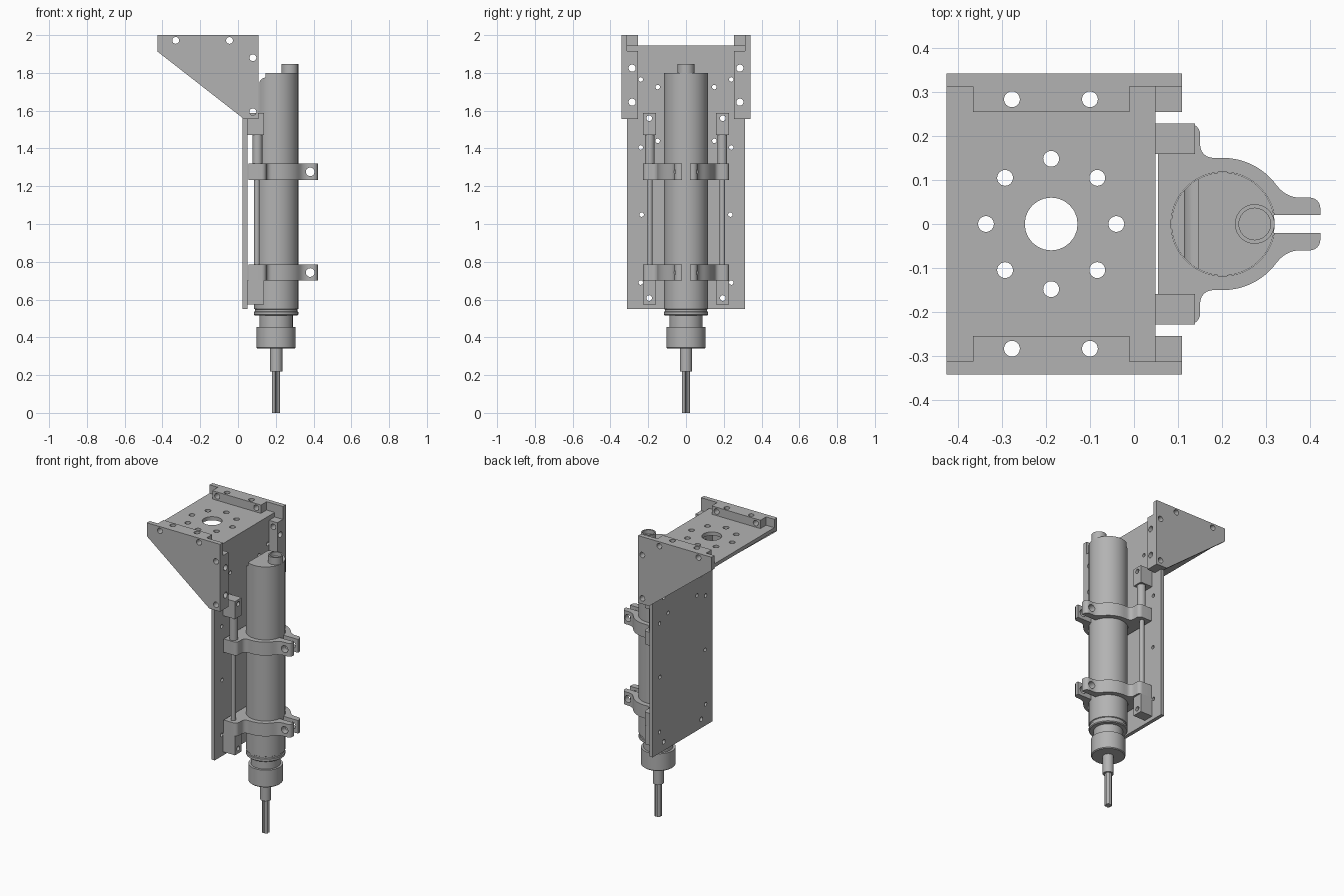
import bpy, bmesh
from math import sin, cos, pi, radians, asin
from mathutils import Vector

old = bpy.data.objects.get("Cube")
if old:
    bpy.data.objects.remove(old, do_unlink=True)

grey = bpy.data.materials.new("machined grey")
grey.use_nodes = True
grey.diffuse_color = (0.45, 0.45, 0.45, 1)
grey.node_tree.nodes["Principled BSDF"].inputs["Base Color"].default_value = (0.45, 0.45, 0.45, 1)

AXES = {"x": lambda a, b, c: (c, a, b),
        "y": lambda a, b, c: (a, c, b),
        "z": lambda a, b, c: (a, b, c)}


def add_prism(bm, pts, axis, lo, hi):
    place = AXES[axis]
    ends = [[bm.verts.new(place(a, b, c)) for a, b in pts] for c in (lo, hi)]
    bm.faces.new(ends[0])
    bm.faces.new(ends[1])
    n = len(pts)
    for i in range(n):
        j = (i + 1) % n
        bm.faces.new((ends[0][i], ends[0][j], ends[1][j], ends[1][i]))


def finish(name, bm):
    bmesh.ops.recalc_face_normals(bm, faces=bm.faces)
    mesh = bpy.data.meshes.new(name)
    bm.to_mesh(mesh)
    bm.free()
    mesh.materials.append(grey)
    obj = bpy.data.objects.new(name, mesh)
    bpy.context.scene.collection.objects.link(obj)
    return obj


def prism(name, pts, axis, lo, hi):
    bm = bmesh.new()
    add_prism(bm, pts, axis, lo, hi)
    return finish(name, bm)


def box(name, x, y, z):
    return prism(name, [(x[0], y[0]), (x[1], y[0]), (x[1], y[1]), (x[0], y[1])], "z", *z)


def circle(cx, cy, r, n=24):
    return [(cx + r * cos(2 * pi * i / n), cy + r * sin(2 * pi * i / n)) for i in range(n)]


def cut(obj, cutter):
    mod = obj.modifiers.new("cut", "BOOLEAN")
    mod.operation = "DIFFERENCE"
    mod.solver = "EXACT"
    mod.object = cutter
    bpy.context.view_layer.objects.active = obj
    bpy.ops.object.modifier_apply(modifier=mod.name)
    bpy.data.objects.remove(cutter, do_unlink=True)


def drill(obj, axis, centres, r, lo=-3, hi=3):
    bm = bmesh.new()
    for a, b in centres:
        add_prism(bm, circle(a, b, r), axis, lo, hi)
    cut(obj, finish("drill", bm))


def lathe(name, cx, profile, n=64):
    bm = bmesh.new()
    rings = [[bm.verts.new((x, y, z)) for x, y in circle(cx, 0, r, n)] for r, z in profile]
    for low, high in zip(rings, rings[1:]):
        for i in range(n):
            j = (i + 1) % n
            bm.faces.new((low[i], low[j], high[j], high[i]))
    bm.faces.new(rings[0])
    bm.faces.new(rings[-1])
    return finish(name, bm)


def rounded(corners):
    """Replace each (x, y, radius) corner by a short curve."""
    out = [corners[0][:2]]
    for p, q, s in zip(corners, corners[1:], corners[2:]):
        v = Vector(q[:2])
        r = q[2]
        if not r:
            out.append(q[:2])
            continue
        a = v + (Vector(p[:2]) - v).normalized() * r
        b = v + (Vector(s[:2]) - v).normalized() * r
        for i in range(7):
            t = i / 6
            w = 0.58 * t * (1 - t) * 2
            k0, k2 = (1 - t) ** 2, t ** 2
            k1 = 2 * t * (1 - t) * 0.75
            out.append(tuple((a * k0 + v * k1 + b * k2) / (k0 + k1 + k2)))
    out.append(corners[-1][:2])
    return out


SX = 0.202      # spindle axis
SIDES = (("left", 1), ("right", -1))


def span(a, b, s):
    return sorted((a * s, b * s))


# Mounting plates
back = box("back_plate", (0.025, 0.049), (-0.312, 0.312), (0.55, 1.921))
small = [(0.24, 1.765), (0.15, 1.725), (0.24, 1.405), (0.15, 1.44), (0.235, 1.05), (0.24, 0.69)]
large = [(0.285, 1.825), (0.285, 1.645)]
rail = [(0.195, 1.56), (0.195, 0.608)]
both = lambda pts: [(s * a, b) for a, b in pts for s in (1, -1)]
drill(back, "x", both(small), 0.012)
drill(back, "x", both(large), 0.019)
drill(back, "x", both(rail), 0.015)

top = box("top_plate", (-0.425, 0.049), (-0.312, 0.312), (1.921, 1.945))
bar_holes = [(-0.277, 0.283), (-0.1, 0.283)]
drill(top, "z", [(-0.188 + x, y) for x, y in circle(0, 0, 0.148, 8)], 0.018)
drill(top, "z", [(-0.188, 0)], 0.06)
drill(top, "z", [(a, s * b) for a, b in bar_holes for s in (1, -1)], 0.018)

for side, s in SIDES:
    # Triangular gusset with its two fixing bars
    gusset = prism(side + "_gusset", [(-0.425, 2), (0.109, 2), (0.109, 1.557), (0.03, 1.557), (-0.425, 1.912)],
                   "y", *span(0.312, 0.342, s))
    top_bolts = [(-0.33, 1.972), (-0.045, 1.972)]
    front_bolts = [(0.079, 1.88), (0.079, 1.594)]
    drill(gusset, "y", top_bolts + front_bolts, 0.018)
    bar = box(side + "_top_bar", (-0.365, -0.01), span(0.254, 0.312, s), (1.945, 2))
    drill(bar, "y", top_bolts, 0.018)
    drill(bar, "z", [(a, s * b) for a, b in bar_holes], 0.018)
    upright = box(side + "_upright_bar", (0.049, 0.109), span(0.254, 0.312, s), (1.557, 1.915))
    drill(upright, "y", front_bolts, 0.018)
    drill(upright, "x", [(s * a, b) for a, b in large], 0.019)

    # Guide rod, its end blocks and the upper bearing
    for end, z in (("upper", (1.472, 1.588)), ("lower", (0.575, 0.7))):
        block = box(side + "_" + end + "_rod_block", (0.049, 0.138), span(0.159, 0.228, s), z)
        drill(block, "x", [(s * a, b) for a, b in rail], 0.015)
    prism(side + "_guide_rod", circle(0.1, s * 0.192, 0.015), "z", 0.7, 1.472)
    prism(side + "_bearing", circle(0.103, s * 0.192, 0.026, 32), "z", 1.32, 1.472)

# Split clamps around the spindle
start = asin(0.02 / 0.118)
shoulder = rounded([(0.055, 0.228, 0), (0.15, 0.228, 0.025), (0.15, 0.15, 0.03), (SX, 0.15, 0)])
crown = [(SX + 0.15 * sin(radians(d)), 0.15 * cos(radians(d))) for d in range(5, 56, 5)]
ear = rounded([crown[-1] + (0,), (0.35, 0.06, 0.024), (0.423, 0.06, 0.025), (0.423, 0.02, 0)])
upper = shoulder + crown + ear[1:]
bore = [(SX + 0.118 * cos(start + (2 * pi - 2 * start) * i / 56),
         0.118 * sin(start + (2 * pi - 2 * start) * i / 56)) for i in range(57)]
outline = upper + bore + [(x, -y) for x, y in reversed(upper)]
for name, lo, hi in (("upper_clamp", 1.232, 1.32), ("lower_clamp", 0.7, 0.786)):
    clamp = prism(name, outline, "z", lo, hi)
    drill(clamp, "y", [(0.382, (lo + hi) / 2)], 0.023)

# Spindle body with a stepped flat at the upper back
body = lathe("spindle_body", SX, [(0.112, 0.515), (0.117, 0.52), (0.117, 0.535), (0.112, 0.538),
                                 (0.112, 0.548), (0.117, 0.551), (0.117, 1.8)])
fillet = [(0.145 - 0.032 * sin(t * pi / 12), 1.743 + 0.032 * cos(t * pi / 12)) for t in range(7)]
cut(body, prism("flat_cutter", [(0, 1.32), (0, 1.9), (0.145, 1.9)] + fillet + [(0.113, 1.32)], "y", -0.3, 0.3))

# Cable gland, collet nut and cutting tool
gland = lathe("cable_gland", 0.274, [(0.045, 1.8), (0.045, 1.847)], 40)
drill(gland, "z", [(0.274, 0)], 0.036, 1.82, 2)
lathe("spindle_neck", SX, [(0.088, 0.455), (0.088, 0.515)])
lathe("collet_nut", SX, [(0.098, 0.34), (0.103, 0.345), (0.103, 0.455)])
lathe("tool_shank", SX, [(0.033, 0.218), (0.033, 0.34)], 32)
flutes = [(SX + r * cos(i * pi / 12), r * sin(i * pi / 12))
          for i in range(24) for r in [0.013 if i % 6 == 0 else 0.022]]
prism("cutting_tool", flutes, "z", 0, 0.218)

# Smooth the curved walls and keep the edges crisp
bpy.ops.object.select_all(action="DESELECT")
for obj in bpy.context.scene.objects:
    if obj.type == "MESH":
        obj.select_set(True)
        bpy.context.view_layer.objects.active = obj
bpy.ops.object.shade_smooth_by_angle(angle=radians(30))
